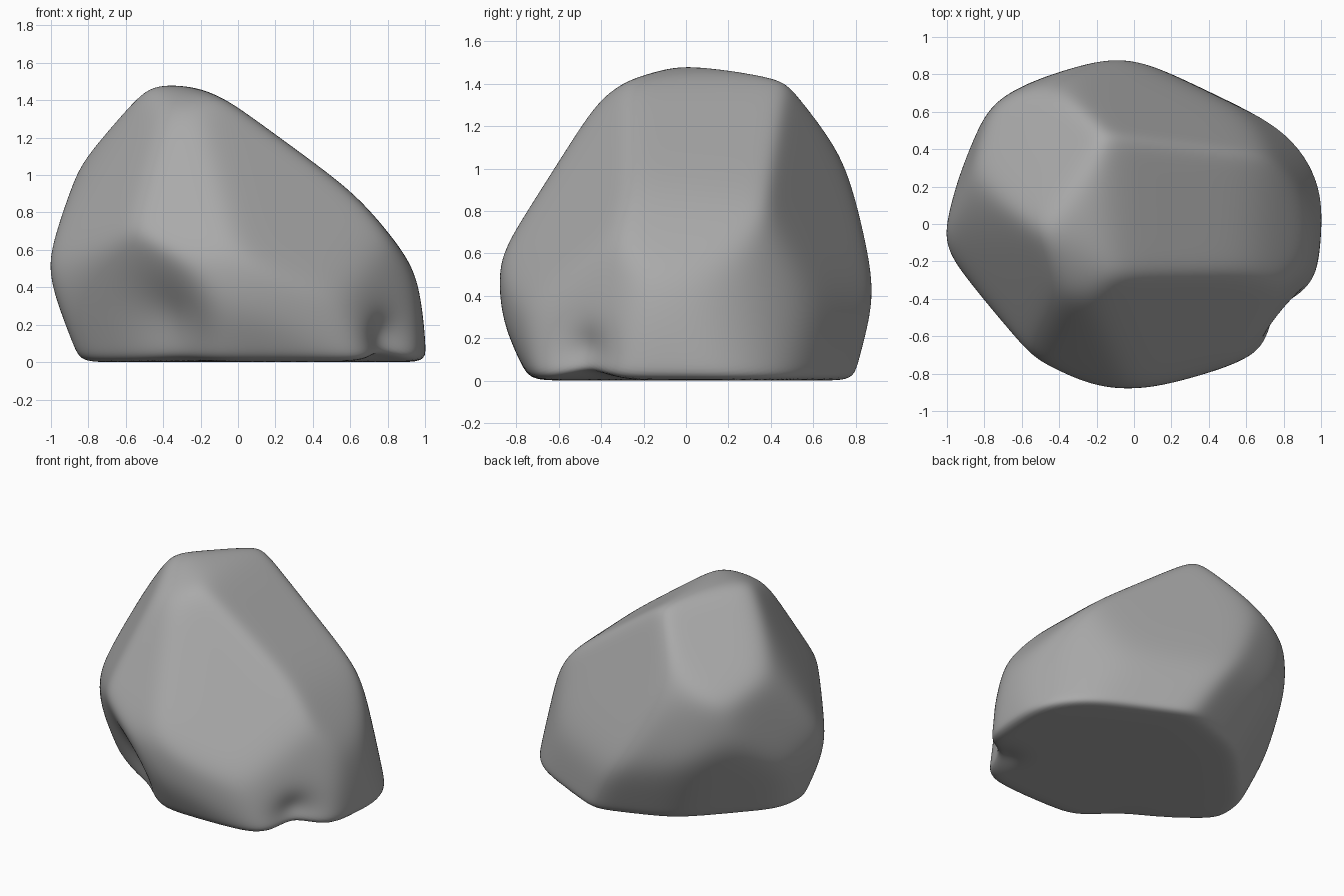
import bpy, bmesh, math
from mathutils import Vector

cube = bpy.data.objects.get("Cube")
if cube:
    bpy.data.objects.remove(cube, do_unlink=True)

# One stone colour
stone = bpy.data.materials.new("stone_grey")
stone.use_nodes = True
colour = (0.4, 0.4, 0.4, 1)
stone.diffuse_color = colour
bsdf = next(n for n in stone.node_tree.nodes if n.type == 'BSDF_PRINCIPLED')
bsdf.inputs["Base Color"].default_value = colour
bsdf.inputs["Roughness"].default_value = 0.9

CORE = Vector((0, 0, 0.55))      # every facet distance is measured from here
SHARPNESS = 26                   # higher gives crisper edges between facets
FACETS = [                       # facet direction, distance
    ((0, 0, -1), 0.55),              # flat base
    ((0.15, 0, 0.99), 0.878),        # crown
    ((-0.1, -0.45, 0.88), 0.92),     # front of crown
    ((0.59, 0.03, 0.81), 0.653),     # long right slope
    ((0.78, 0, 0.62), 0.72),         # foot of right slope
    ((0.97, -0.05, 0.22), 0.93),     # right end
    ((1, -0.1, -0.05), 1.035),       # right end, low
    ((0.9, 0.35, 0.2), 0.885),       # back right end
    ((0.72, 0.67, 0.2), 0.815),      # back right corner
    ((0.75, -0.62, 0.2), 0.846),     # front right end
    ((0.42, -0.71, 0.56), 0.655),    # front right slope
    ((0.3, -0.95, 0), 0.885),        # front right wall
    ((-0.05, -1, 0), 0.895),         # front tip
    ((0, -0.87, -0.45), 0.91),       # front undercut
    ((-0.15, -0.85, 0.5), 0.79),     # front left slope
    ((-0.55, -0.7, -0.35), 0.805),   # front left undercut
    ((-0.8, -0.6, -0.05), 0.905),    # front left wall
    ((-0.75, -0.45, 0.45), 0.838),   # front left shoulder
    ((-0.95, 0.3, 0.1), 0.965),      # left wall
    ((-0.93, 0.05, -0.36), 0.985),   # left undercut
    ((-0.85, -0.15, 0.5), 0.953),    # left shoulder
    ((-0.5, 0.42, 0.75), 0.945),     # back left slope
    ((-0.6, 0.8, 0), 0.98),          # back left corner
    ((-0.65, 0.6, -0.45), 0.857),    # back left undercut
    ((-0.27, 0.96, 0.05), 0.9),      # back wall
    ((-0.3, 0.85, -0.4), 0.87),      # back undercut
    ((-0.1, 0.9, 0.42), 0.93),       # back shoulder
    ((0.385, 0.84, 0.385), 0.688),   # back right slope
    ((0.43, 0.9, 0), 0.812),         # back right wall
]
FACETS = [(Vector(n).normalized(), d) for n, d in FACETS]
DENTS = [                        # centre, depth, radius
    (Vector((0.82, -0.49, 0.07)), 0.09, 0.17),
    (Vector((-0.42, -0.68, 0.2)), 0.06, 0.25),
]


def stone_point(d):
    """Point along d on a rounded solid bounded by the facets, with dents."""
    total = sum((max(0, n.dot(d)) / h) ** SHARPNESS for n, h in FACETS)
    reach = total ** (-1 / SHARPNESS)
    spot = CORE + d * reach
    for centre, depth, radius in DENTS:
        reach -= depth * math.exp(-((spot - centre).length / radius) ** 2)
    return CORE + d * reach


# Rock body
bm = bmesh.new()
bmesh.ops.create_icosphere(bm, subdivisions=7, radius=1)
for v in bm.verts:
    v.co = stone_point(v.co.normalized())

mesh = bpy.data.meshes.new("rock")
bm.to_mesh(mesh)
bm.free()
mesh.materials.append(stone)
mesh.shade_smooth()
rock = bpy.data.objects.new("rock", mesh)
bpy.context.collection.objects.link(rock)
